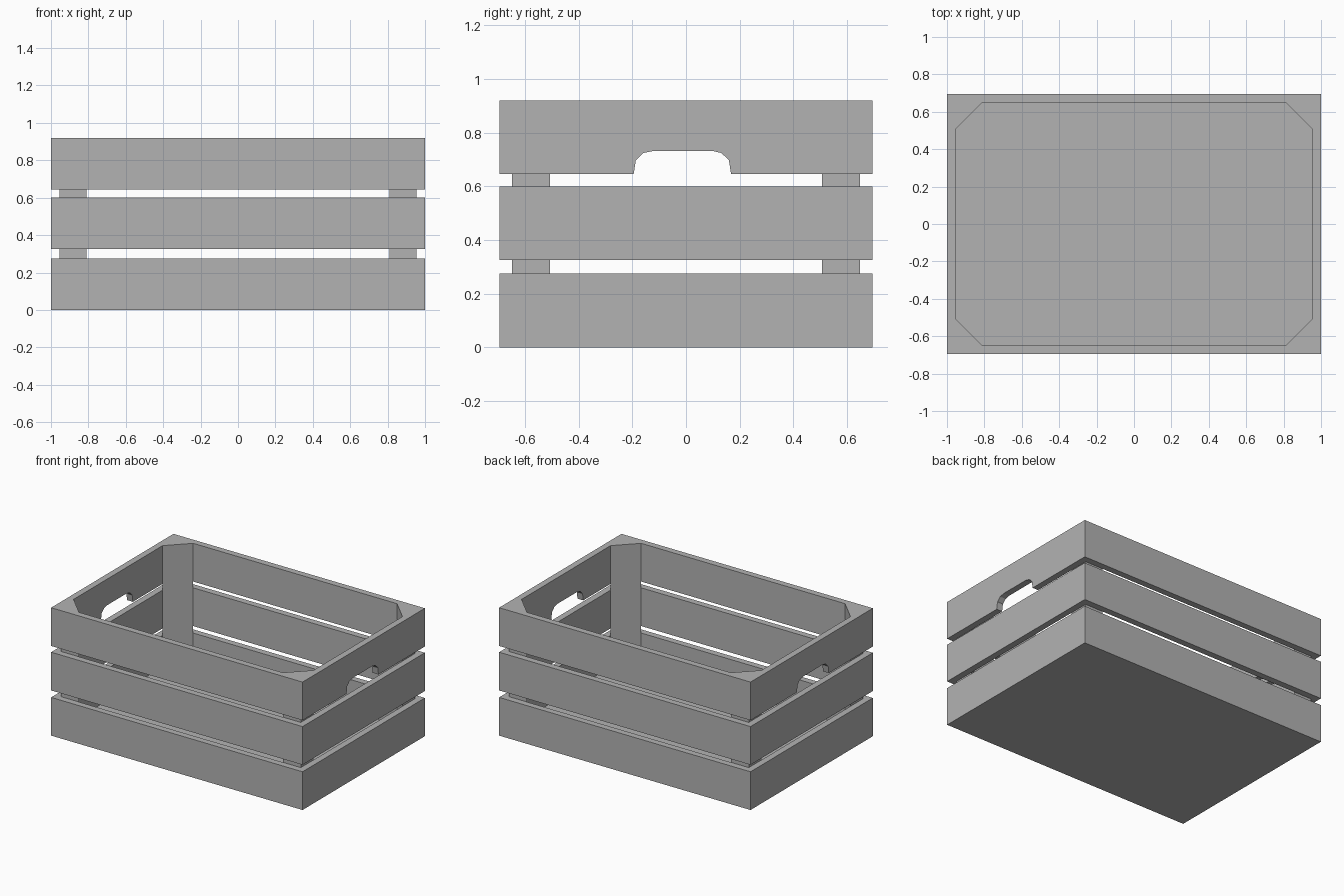
import bpy
import bmesh

if "Cube" in bpy.data.objects:
    bpy.data.objects.remove(bpy.data.objects["Cube"], do_unlink=True)

X, Y = 1.0, 0.695        # outer half sizes
T = 0.046                # board thickness
HEIGHT = 0.92
BOARD = 0.275
POST = 0.143             # leg length of the triangular corner posts
IX, IY = X - T, Y - T    # inner half sizes

grey = bpy.data.materials.new("plain_grey")
grey.use_nodes = True
colour = (0.45, 0.45, 0.45, 1)
grey.diffuse_color = colour
grey.node_tree.nodes["Principled BSDF"].inputs["Base Color"].default_value = colour


def finish(name, bm):
    bmesh.ops.recalc_face_normals(bm, faces=bm.faces)
    mesh = bpy.data.meshes.new(name)
    bm.to_mesh(mesh)
    bm.free()
    mesh.materials.append(grey)
    obj = bpy.data.objects.new(name, mesh)
    bpy.context.collection.objects.link(obj)
    return obj


def extrude(name, points, offset):
    """Solid made by sweeping a flat outline along an offset."""
    bm = bmesh.new()
    face = bm.faces.new([bm.verts.new(p) for p in points])
    out = bmesh.ops.extrude_face_region(bm, geom=[face])
    verts = [g for g in out["geom"] if isinstance(g, bmesh.types.BMVert)]
    bmesh.ops.translate(bm, verts=verts, vec=offset)
    return finish(name, bm)


def rectangle(x, y, z):
    return [(-x, -y, z), (x, -y, z), (x, y, z), (-x, y, z)]


def board_ring(name, z):
    """Four boards joined at the corners."""
    bm = bmesh.new()
    loops = [rectangle(X, Y, z), rectangle(X, Y, z + BOARD),
             rectangle(IX, IY, z + BOARD), rectangle(IX, IY, z)]
    loops = [[bm.verts.new(p) for p in loop] for loop in loops]
    for i in range(4):
        a, b = loops[i], loops[(i + 1) % 4]
        for j in range(4):
            k = (j + 1) % 4
            bm.faces.new((a[j], a[k], b[k], b[j]))
    return finish(name, bm)


# Three tiers of boards
board_ring("lower_boards", 0)
board_ring("middle_boards", 0.325)
top = board_ring("upper_boards", HEIGHT - BOARD)

# Hand holds cut through both end boards
outline = [(-0.195, 0.6), (-0.195, 0.645), (-0.187, 0.697), (-0.16, 0.724),
           (-0.12, 0.732), (0.098, 0.732), (0.132, 0.724), (0.16, 0.697),
           (0.168, 0.645), (0.168, 0.6)]
cutter = extrude("handle_cutter", [(-1.2, y, z) for y, z in outline], (2.4, 0, 0))
cutter.hide_render = True
cut = top.modifiers.new("hand_holds", "BOOLEAN")
cut.operation = "DIFFERENCE"
cut.solver = "EXACT"
cut.object = cutter
bpy.context.view_layer.objects.active = top
bpy.ops.object.modifier_apply(modifier=cut.name)
bpy.data.objects.remove(cutter, do_unlink=True)

# Floor panel
extrude("floor", rectangle(IX, IY, 0), (0, 0, T))

# Triangular corner posts
for side, sx in (("left", 1), ("right", -1)):
    for end, sy in (("front", -1), ("back", 1)):
        corner = [(IX, IY), (IX - POST, IY), (IX, IY - POST)]
        extrude(f"{end}_{side}_post", [(sx * x, sy * y, T) for x, y in corner],
                (0, 0, HEIGHT - T))
